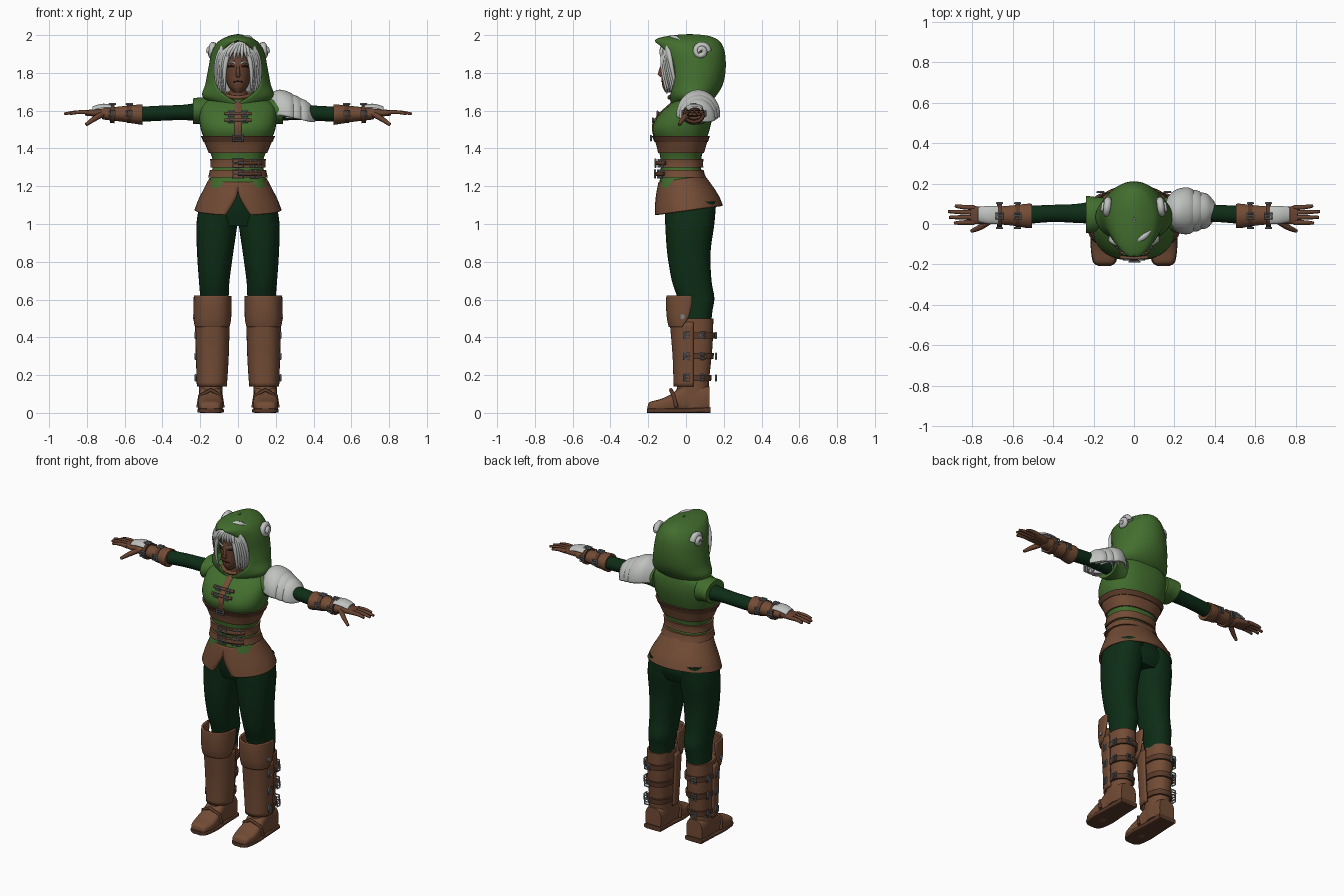
import bpy, bmesh, math
from mathutils import Vector

cube = bpy.data.objects.get("Cube")
if cube:
    bpy.data.objects.remove(cube, do_unlink=True)


def material(name, *rgb):
    mat = bpy.data.materials.new(name)
    mat.use_nodes = True
    mat.diffuse_color = (*rgb, 1)
    mat.node_tree.nodes["Principled BSDF"].inputs["Base Color"].default_value = (*rgb, 1)
    return mat


GREEN = material("hood green", .055, .155, .027)
DARK = material("dark green cloth", .004, .026, .008)
LEATHER = material("brown leather", .17, .072, .036)
STRAP = material("dark leather", .10, .042, .022)
SKIN = material("brown skin", .14, .056, .03)
WHITE = material("pale white", .52, .54, .52)
METAL = material("grey metal", .2, .23, .25)
INK = material("dark lines", .02, .01, .008)


def refine(rings, steps=5):
    """Smooth a list of section rings with a spline."""
    rings = [tuple(r) + (0,) * (6 - len(r)) for r in rings]
    out = []
    for i in range(len(rings) - 1):
        p, q = rings[i], rings[i + 1]
        before, after = rings[max(i - 1, 0)], rings[min(i + 2, len(rings) - 1)]
        for s in range(steps):
            t = s / steps
            out.append(tuple(b + t * (c - a + t * (2*a - 5*b + 4*c - d + t * (3*b - 3*c + d - a))) / 2
                             for a, b, c, d in zip(before, p, q, after)))
    return out + [rings[-1]]


def sym(z, half, y0, y1, gap=0):
    return (z, -half, half, y0, y1, gap)


def finish(obj, mat, mirror, thick=0):
    obj.data.materials.append(mat)
    if thick:
        shell = obj.modifiers.new("Thickness", "SOLIDIFY")
        shell.thickness, shell.offset = thick, 0
    if mirror:
        obj.modifiers.new("Mirror", "MIRROR")
    return obj


def loft(name, rings, mat, axis="z", power=2, mirror=False, thick=0, back=False,
         caps=True, steps=5, tilt=0, count=36):
    """Skin rings of (position, a0, a1, b0, b1, gap in degrees)."""
    bm = bmesh.new()
    rows = []
    for pos, a0, a1, b0, b1, gap in refine(rings, steps):
        gap = math.radians(max(gap, 0))
        row = []
        for i in range(count + 1):
            t = gap + (math.tau - 2 * gap) * i / count
            s, c = math.sin(t), math.cos(t) * (-1 if back else 1)
            a = (a0 + a1) / 2 + (a1 - a0) / 2 * math.copysign(abs(s) ** (2 / power), s)
            b = (b0 + b1) / 2 - (b1 - b0) / 2 * math.copysign(abs(c) ** (2 / power), c)
            co = {"x": (pos, a, b), "y": (a, pos, b), "z": (a, b, pos + tilt * b)}[axis]
            row.append(bm.verts.new(co))
        rows.append(row)
    for low, high in zip(rows, rows[1:]):
        for i in range(count):
            bm.faces.new((low[i], low[i + 1], high[i + 1], high[i]))
    if caps and not thick:
        bm.faces.new(rows[0][:-1])
        bm.faces.new(rows[-1][:-1])
    bmesh.ops.remove_doubles(bm, verts=bm.verts, dist=.0002)
    bmesh.ops.recalc_face_normals(bm, faces=bm.faces)
    mesh = bpy.data.meshes.new(name)
    bm.to_mesh(mesh)
    bm.free()
    mesh.shade_smooth()
    mesh.set_sharp_from_angle(angle=math.radians(40))
    obj = bpy.data.objects.new(name, mesh)
    bpy.context.collection.objects.link(obj)
    return finish(obj, mat, mirror, thick)


def tube(name, points, radius, mat, mirror=False, closed=False, taper=None):
    curve = bpy.data.curves.new(name, "CURVE")
    curve.dimensions = "3D"
    curve.bevel_depth, curve.bevel_resolution, curve.use_fill_caps = radius, 1, True
    spline = curve.splines.new("POLY")
    spline.points.add(len(points) - 1)
    for i, (slot, p) in enumerate(zip(spline.points, points)):
        slot.co = (*p, 1)
        if taper:
            slot.radius = taper(i / (len(points) - 1))
    spline.use_cyclic_u = closed
    obj = bpy.data.objects.new(name, curve)
    bpy.context.collection.objects.link(obj)
    return finish(obj, mat, mirror)


def arc(a, b, c, n=8):
    """Points on a smooth bend from a to c, pulled towards b."""
    a, b, c = Vector(a), Vector(b), Vector(c)
    return [a.lerp(b, i / n).lerp(b.lerp(c, i / n), i / n) for i in range(n + 1)]


def section(profile, z):
    rings = refine(profile)
    for p, q in zip(rings, rings[1:]):
        if p[0] <= z <= q[0]:
            t = (z - p[0]) / (q[0] - p[0])
            return [u + t * (v - u) for u, v in zip(p, q)]


def band(name, profile, low, high, out, mat, **extra):
    """A strap that follows a lofted body."""
    rings = []
    for i in range(4):
        z, a0, a1, b0, b1, gap = section(profile, low + (high - low) * i / 3)
        rings.append((z, a0 - out, a1 + out, b0 - out, b1 + out))
    return loft(name, rings, mat, **extra)


def buckle(name, centre, across, up, mirror=False):
    c, u, v = Vector(centre), Vector(across), Vector(up)
    tube(name, [c - u - v, c + u - v, c + u + v, c - u + v], .005, METAL, mirror, True)
    tube(name + "_pin", [c - u, c + u * 1.3], .004, METAL, mirror)


# Vest, shoulder caps and belts
vest = [sym(1.19, .165, -.145, .12), sym(1.27, .14, -.135, .085), sym(1.34, .135, -.135, .08),
        sym(1.42, .165, -.15, .10), sym(1.5, .197, -.178, .125), sym(1.57, .205, -.15, .14),
        sym(1.63, .195, -.09, .14), sym(1.67, .14, -.04, .13), sym(1.69, .06, -.02, .1)]
loft("vest", vest, GREEN, power=2.4)
loft("shoulder_cap", [(.15, -.03, .13, 1.52, 1.67), (.2, -.04, .135, 1.53, 1.67),
                      (.238, -.045, .14, 1.53, 1.665)], GREEN, "x", mirror=True)


def front(z, x, out=.006):
    z, a0, a1, b0, b1, gap = section(vest, z)
    depth = (1 - abs(x / a1) ** 2.4) ** (1 / 2.4)
    return (x, (b0 + b1) / 2 - (b1 - b0) / 2 * depth - out, z)


for label, low, high, out in (("bust_band", 1.375, 1.455, .008), ("bust_trim", 1.435, 1.465, .012),
                              ("upper_belt", 1.3, 1.345, .012), ("lower_belt", 1.245, 1.285, .012)):
    band(label, vest, low, high, out, STRAP if "trim" in label else LEATHER, power=2.4)
placket = []
for z in (1.46, 1.52, 1.57, 1.61, 1.65):
    y = front(z, 0)[1]
    placket.append(sym(z, .02, y, y + .03))
loft("placket", placket, LEATHER, power=4)
for z in (1.55, 1.585):
    tube("chest_strap", [front(z, x * .014) for x in range(-5, 6)], .009, LEATHER)
    buckle("chest_buckle", front(z, .035, .014), (.014, 0, 0), (0, 0, .012), True)
buckle("bust_buckle", front(1.455, 0, .022), (.025, 0, 0), (0, 0, .014))
for z in (1.265, 1.322):
    buckle("belt_buckle", front(z, 0, .028), (.026, 0, 0), (0, 0, .022))
    for x in (.075, .14):
        buckle("belt_loop", front(z, min(x, .1), .02), (.008, .004, 0), (0, 0, .02))
    tube("belt_tip", [front(z, x * .03, .02) for x in range(5)], .012, STRAP)

# Skirt and trousers
loft("skirt", [sym(1.24, .148, -.14, .095), sym(1.18, .178, -.152, .135, 1),
               sym(1.12, .207, -.16, .17, 9), sym(1.07, .225, -.165, .19, 17)],
     LEATHER, thick=.012, tilt=.14, count=48)
loft("hips", [sym(.99, .19, -.09, .13), sym(1.06, .205, -.11, .155), sym(1.13, .19, -.12, .14),
              sym(1.22, .14, -.12, .09)], DARK, power=2.3)
loft("trouser_leg", [(.45, .07, .2, -.02, .13), (.54, .06, .2, -.03, .14), (.61, .05, .2, -.045, .15),
                     (.7, .045, .207, -.075, .135), (.85, .025, .217, -.1, .13),
                     (1, .004, .22, -.11, .15), (1.12, 0, .2, -.115, .16)], DARK, mirror=True, power=2.2)

# Boots, shin guards and straps
boot = [(.03, .083, .207, -.03, .125), (.12, .083, .207, -.05, .12), (.2, .08, .205, -.03, .125),
        (.35, .07, .21, -.04, .14), (.5, .065, .212, -.05, .145)]
loft("boot_shaft", boot, LEATHER, mirror=True, power=2.3)
loft("shin_guard", [(.14, .065, .212, -.06, .14, 90), (.3, .055, .217, -.065, .145, 90),
                    (.48, .05, .222, -.08, .16, 90)], LEATHER, mirror=True, thick=.012, back=True, power=2.5)
loft("knee_guard", [(.455, .047, .226, -.085, .14, 110), (.5, .042, .23, -.095, .15, 95),
                    (.57, .04, .23, -.1, .16, 90), (.62, .04, .228, -.098, .16, 90)],
     LEATHER, mirror=True, thick=.012, back=True, power=2.5)
tube("knee_stud", [(.226, -.02, .51), (.238, -.02, .51)], .014, METAL, True)
for z in (.185, .3, .41):
    band("boot_strap", boot, z - .016, z + .016, .011, STRAP, mirror=True, power=2.3)
    for y in (.005, .09):
        buckle("boot_buckle", (.224, y, z), (0, .014, 0), (0, 0, .017), True)
    buckle("back_buckle", (.165, .158, z), (.016, 0, 0), (0, 0, .016), True)
loft("foot", [(-.203, .115, .175, .01, .035), (-.19, .095, .198, .005, .058), (-.13, .08, .212, 0, .075),
              (-.07, .082, .21, 0, .105), (-.01, .085, .207, 0, .15), (.08, .085, .207, 0, .15),
              (.125, .09, .2, 0, .14)], LEATHER, "y", power=3, mirror=True)
loft("sole", [(-.207, .115, .178, 0, .022), (-.185, .088, .204, 0, .024), (-.1, .075, .215, 0, .024),
              (0, .082, .21, 0, .024), (.13, .085, .205, 0, .03)], STRAP, "y", power=6, mirror=True)
tube("instep_strap", [(.08, -.05, .03), (.088, -.065, .09), (.145, -.08, .122), (.203, -.065, .09),
                      (.212, -.05, .03)], .01, STRAP, True)

# Sleeves, bracers and hands
loft("sleeve", [(.17, 0, .12, 1.54, 1.65), (.28, .005, .1, 1.55, 1.632), (.4, .01, .095, 1.547, 1.627),
                (.53, 0, .09, 1.54, 1.62)], DARK, "x", mirror=True)
loft("bracer", [(.505, -.02, .1, 1.525, 1.632), (.53, -.02, .1, 1.528, 1.632),
                (.6, -.008, .092, 1.54, 1.625), (.69, 0, .085, 1.55, 1.615),
                (.72, 0, .085, 1.555, 1.612)], LEATHER, "x", mirror=True)
for x in (.575, .665):
    loft("bracer_strap", [(x - .012, -.016, .1, 1.533, 1.632), (x + .012, -.014, .098, 1.535, 1.63)],
         STRAP, "x", mirror=True)
    for y in (-.02, .103):
        buckle("bracer_buckle", (x, y, 1.585), (.014, 0, 0), (0, 0, .016), True)
    buckle("top_buckle", (x, .04, 1.635), (.016, 0, 0), (0, .014, 0), True)
loft("hand_plate", [(.67, .005, .085, 1.6, 1.628, 90), (.72, .005, .085, 1.595, 1.632, 90),
                    (.77, .015, .08, 1.585, 1.618, 90)], WHITE, "x", mirror=True, thick=.009)
loft("palm", [(.7, .012, .075, 1.565, 1.61), (.75, 0, .085, 1.568, 1.608), (.81, 0, .09, 1.574, 1.603)],
     SKIN, "x", power=2.6, mirror=True)
for y, tip in ((.008, .89), (.033, .915), (.058, .92), (.082, .885)):
    tube("finger", arc((.79, y, 1.59), (.85, y, 1.597), (tip, y * 1.15 - .005, 1.583)), .0125, SKIN, True,
         taper=lambda t: 1 - .4 * t ** 2)
tube("thumb", arc((.715, .015, 1.583), (.76, -.02, 1.56), (.805, -.035, 1.525)), .016, SKIN, True,
     taper=lambda t: 1 - .45 * t ** 2)

# Layered shoulder armour on the left side
for k in range(3):
    x, n, z = .04 * k, .013 * k, 1.705 - .02 * k
    loft("shoulder_plate", [(.16 + x, .01 + n, .12 - n, 1.5, z - .04, 85),
                            (.21 + x, -.035 + n, .165 - n, 1.47, z, 85),
                            (.27 + x, -.045 + n, .175 - n, 1.46, z - .012, 85),
                            (.305 + x, -.015 + n, .145 - n, 1.47, z - .04, 85),
                            (.325 + x, .045, .085, 1.49, z - .062, 85)], WHITE, "x", thick=.01)

# Head and face
loft("neck", [sym(1.64, .055, -.05, .07), sym(1.74, .048, -.05, .06)], SKIN)
loft("head", [sym(1.695, .022, -.108, 0), sym(1.73, .052, -.125, .06), sym(1.79, .07, -.13, .08),
              sym(1.86, .075, -.13, .09), sym(1.93, .055, -.1, .08)], SKIN, power=2.2)
tube("nose", [(0, -.126, 1.845), (0, -.135, 1.815), (0, -.141, 1.795), (0, -.128, 1.785)], .012, SKIN,
     taper=lambda t: .6 + .5 * t)
tube("mouth", arc((-.024, -.119, 1.752), (0, -.137, 1.758), (.024, -.119, 1.752)), .004, INK)
tube("eye", arc((.018, -.126, 1.832), (.035, -.128, 1.84), (.054, -.107, 1.833)), .005, INK, True)
tube("brow", arc((.014, -.13, 1.85), (.035, -.13, 1.862), (.06, -.104, 1.853)), .005, WHITE, True)
tube("collar", arc((-.075, -.055, 1.685), (0, -.12, 1.655), (.075, -.055, 1.685)), .012, LEATHER)

# Hair
loft("hair_back", [sym(1.7, .085, -.03, .1), sym(1.8, .1, -.06, .12), sym(1.9, .095, -.09, .12),
                   sym(1.955, .05, -.08, .08)], WHITE)
for i in range(6):
    w = .066 + .008 * i
    tube("side_lock", arc((.02 + .008 * i, -.1, 1.955), (w * 1.35, -.15 + .013 * i, 1.88),
                          (w, -.1 + .01 * i, 1.69 + .006 * (i % 3))), .014, WHITE, True,
         taper=lambda t: 1.1 - .8 * t ** 2)
for i in range(7):
    x = -.06 + .02 * i
    tube("fringe_lock", arc((.02 + x * .3, -.1, 1.955), (x * .9, -.145, 1.93),
                            (x * 1.1, -.125, 1.865 + .012 * (i % 2))), .012, WHITE,
         taper=lambda t: 1.1 - .8 * t ** 2)

# Hood with curled side ornaments and a feather
loft("hood", [sym(1.635, .11, -.075, .1), sym(1.675, .183, -.085, .15, 18), sym(1.74, .168, -.1, .19, 43),
              sym(1.82, .153, -.11, .205, 48), sym(1.9, .137, -.13, .202, 42),
              sym(1.95, .112, -.155, .185, 24), sym(1.975, .082, -.155, .16),
              sym(1.993, .04, -.08, .11), sym(2, .004, .01, .03)], GREEN, thick=.01, count=48)
curl = []
for i in range(37):
    t = i / 36
    turn, r = t * math.tau * 1.6, .036 * (1 - .8 * t)
    curl.append((.128 + .03 * t, .08 + r * math.cos(turn), 1.915 + r * math.sin(turn)))
tube("hood_curl", curl, .02, WHITE, True, taper=lambda t: 1 - .4 * t)
tube("hood_feather", arc((.0, -.09, 1.982), (.045, -.07, 1.992), (.085, -.03, 1.973)), .014, WHITE,
     taper=lambda t: .25 + math.sin(t * math.pi))
